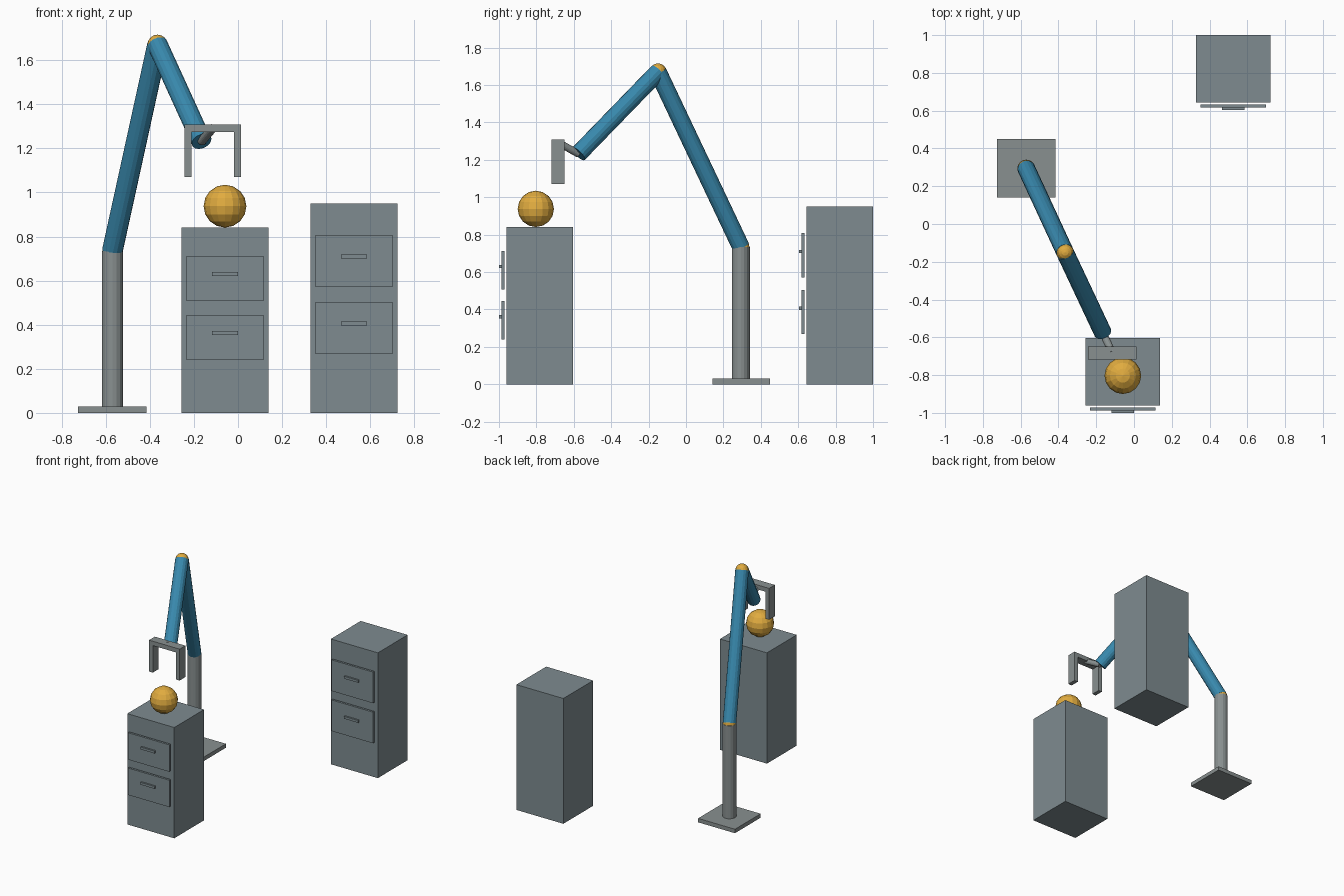
import bpy, bmesh
from mathutils import Vector

if "Cube" in bpy.data.objects:
    bpy.data.objects.remove(bpy.data.objects["Cube"])


def material(name, rgb):
    m = bpy.data.materials.new(name)
    m.diffuse_color = (*rgb, 1)
    m.use_nodes = True
    m.node_tree.nodes["Principled BSDF"].inputs["Base Color"].default_value = m.diffuse_color
    return m


CABINET = material("slate grey", (0.21, 0.26, 0.28))
METAL = material("metal grey", (0.25, 0.28, 0.28))
BLUE = material("arm blue", (0.04, 0.25, 0.42))
GOLD = material("golden orange", (0.75, 0.41, 0.05))


def finish(name, bm, mat):
    me = bpy.data.meshes.new(name)
    bm.to_mesh(me)
    bm.free()
    me.materials.append(mat)
    ob = bpy.data.objects.new(name, me)
    bpy.context.collection.objects.link(ob)
    return ob


def box(name, x, y, z, mat):
    """Box from (min, max) pairs."""
    bm = bmesh.new()
    bmesh.ops.create_cube(bm, size=1)
    for v in bm.verts:
        v.co = [(a + b) / 2 + c * (b - a) for c, (a, b) in zip(v.co, (x, y, z))]
    return finish(name, bm, mat)


def rod(name, start, end, radius, mat, sides=16):
    """Capped cylinder between two points."""
    start, end = Vector(start), Vector(end)
    axis = end - start
    bm = bmesh.new()
    bmesh.ops.create_cone(bm, cap_ends=True, segments=sides, radius1=radius,
                          radius2=radius, depth=axis.length)
    turn = axis.to_track_quat('Z', 'Y')
    for v in bm.verts:
        v.co = turn @ v.co + (start + end) / 2
    return finish(name, bm, mat)


def ball(name, centre, radius, mat, segments=16, rings=8):
    bm = bmesh.new()
    bmesh.ops.create_uvsphere(bm, u_segments=segments, v_segments=rings, radius=radius)
    bmesh.ops.translate(bm, verts=bm.verts, vec=centre)
    return finish(name, bm, mat)


def cabinet(name, cx, front, height, drawer_height, drawer_centres):
    """Body with floating drawer fronts and bar handles facing -y."""
    box(name + "_body", (cx - 0.197, cx + 0.197), (front, front + 0.357), (0, height), CABINET)
    for i, z in enumerate(drawer_centres, 1):
        box(f"{name}_drawer_{i}", (cx - 0.174, cx + 0.174), (front - 0.026, front - 0.010),
            (z - drawer_height / 2, z + drawer_height / 2), CABINET)
        hz = z + 0.02
        box(f"{name}_handle_{i}", (cx - 0.059, cx + 0.059), (front - 0.039, front - 0.024),
            (hz - 0.009, hz + 0.009), CABINET)


# Two drawer cabinets
cabinet("near_cabinet", -0.059, -0.961, 0.84, 0.204, (0.61, 0.342))
cabinet("far_cabinet", 0.526, 0.643, 0.95, 0.236, (0.69, 0.386))

# Ball resting on the near cabinet
ball("ball", (-0.059, -0.803, 0.938), 0.097, GOLD)

# Stand
SHOULDER = (-0.57, 0.293, 0.735)
ELBOW = (-0.365, -0.15, 1.67)
WRIST = (-0.165, -0.575, 1.232)
box("base_plate", (-0.725, -0.416), (0.141, 0.449), (0, 0.03), METAL)
rod("post", (-0.57, 0.293, 0.03), SHOULDER, 0.048, METAL)

# Arm with ball joints
ball("shoulder_joint", SHOULDER, 0.046, GOLD)
rod("upper_arm", SHOULDER, ELBOW, 0.047, BLUE)
ball("elbow_joint", ELBOW, 0.046, GOLD)
rod("forearm", ELBOW, WRIST, 0.047, BLUE)

# Gripper
rod("wrist_rod", WRIST, (-0.115, -0.682, 1.292), 0.02, METAL)
GRIP_Y = (-0.718, -0.649)
box("gripper_bar", (-0.243, 0.013), GRIP_Y, (1.275, 1.308), METAL)
for side in (-1, 1):
    x = -0.115 + side * 0.1125
    box("gripper_finger_" + ("left" if side < 0 else "right"),
        (x - 0.0155, x + 0.0155), GRIP_Y, (1.07, 1.277), METAL)
